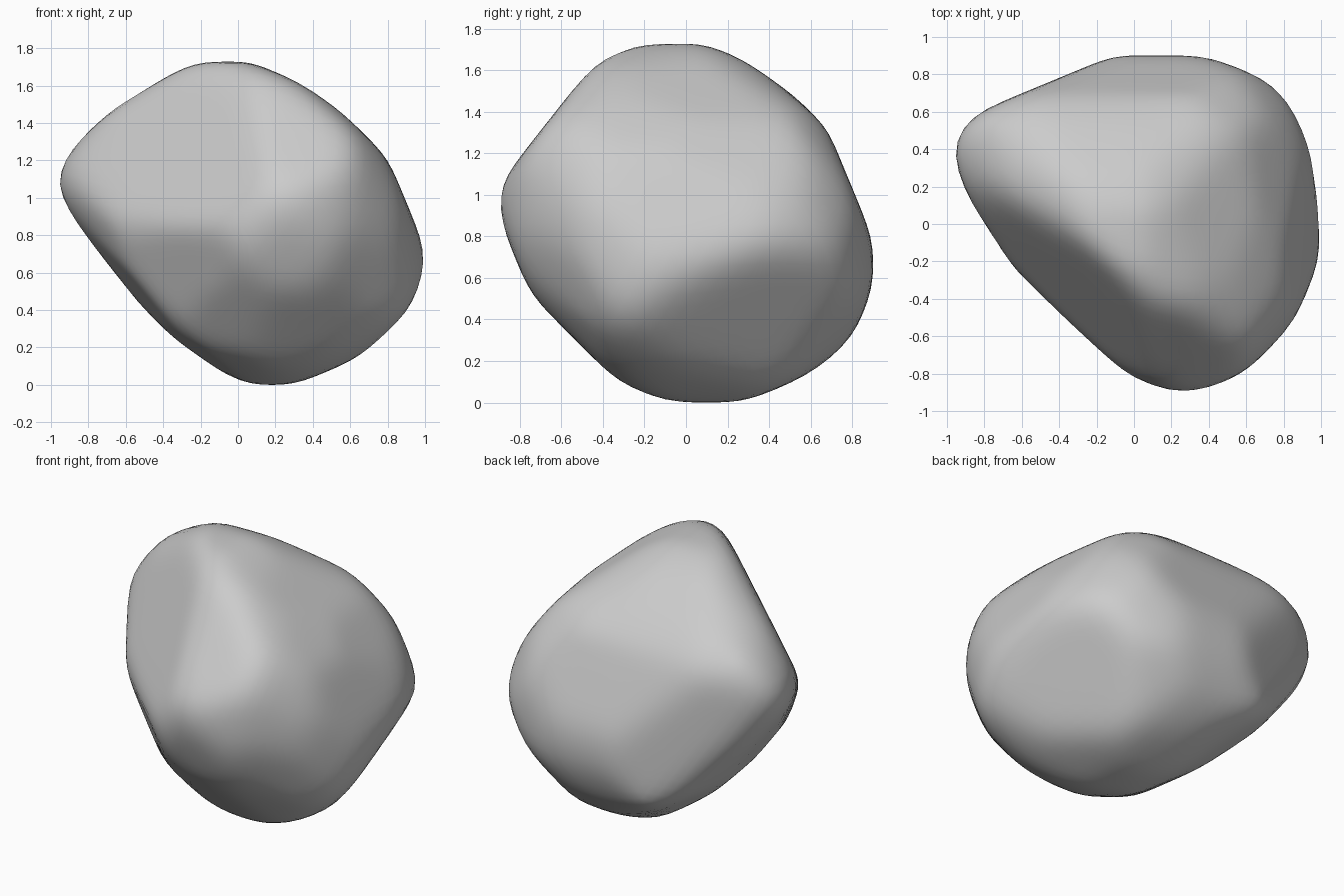
import bpy
import bmesh
from math import sin, cos, tau, radians
from mathutils import Vector

if "Cube" in bpy.data.objects:
    bpy.data.objects.remove(bpy.data.objects["Cube"], do_unlink=True)

WEAR = 0.005  # extra stone that the smoothing wears away


def ring_of_cuts(turn, tilt, reaches):
    """Flat cuts evenly spaced around a turned and tilted ring: (normal, distance)."""
    a, e = radians(turn), radians(tilt)
    right = Vector((cos(a), sin(a), 0))
    up = Vector((-sin(a) * sin(e), cos(a) * sin(e), cos(e)))
    cuts = []
    for step, reach in enumerate(reaches):
        angle = tau * step / len(reaches)
        cuts.append((right * cos(angle) + up * sin(angle), reach + WEAR))
    return cuts


# Cuts around the upright, level and slanted rings of the boulder
front_ring = ring_of_cuts(0, 0, [1, .87, .81, .82, .86, .88, .95, 1.01,
                                 1.02, .84, .68, .77, .86, .91, .98, 1.04])
side_ring = ring_of_cuts(90, 0, [.9, .8, .8, .83, .86, .89, .87, .9,
                                 .9, .82, .77, .83, .86, .9, .95, .95])
level_ring = ring_of_cuts(0, 90, [1, 1.04, 1.08, .98, .9, .87, 1.02, 1.08,
                                  1.02, .82, .62, .76, .9, .96, .98, .99])
slanted_front = ring_of_cuts(35, 30, [1.08, .97, .88, .8, .88, .92, .89, .82,
                                      .68, .6, .67, .8, .9, .96, 1, 1.07])
slanted_back = ring_of_cuts(215, 30, [.68, .66, .75, .88, .91, .85, .82, .96,
                                      1.08, 1.08, .99, .94, .86, .73, .63, .66])
slanted_under = ring_of_cuts(140, -28, [1.04, 1.04, .94, .8, .81, .78, .9, .97,
                                        .99, .94, .87, .81, .74, .68, .76, .94])

# Broad single faces: front left shoulder, brow, left crest and lower back corner
broad_faces = [
    (Vector((-.62, -.67, .41)), .58),
    (Vector((0, -.79, .62)), .83),
    (Vector((-.52, 0, .85)), .87),
    (Vector((.78, .29, -.56)), .93),
]
cuts = (front_ring + side_ring + level_ring
        + slanted_front + slanted_back + slanted_under + broad_faces)


def surface_point(direction):
    """Nearest cut met when travelling outward from the middle."""
    return direction * min(distance / normal.dot(direction)
                           for normal, distance in cuts
                           if normal.dot(direction) > 0.01)


# Boulder body: sphere carved by the cuts, then worn smooth
bm = bmesh.new()
bmesh.ops.create_icosphere(bm, subdivisions=5, radius=1)
for vert in bm.verts:
    vert.co = surface_point(vert.co.normalized())
for _ in range(5):
    bmesh.ops.smooth_vert(bm, verts=bm.verts, factor=0.5,
                          use_axis_x=True, use_axis_y=True, use_axis_z=True)
for face in bm.faces:
    face.smooth = True

# Stand it on the ground
lowest = min(vert.co.z for vert in bm.verts)
bmesh.ops.translate(bm, verts=bm.verts, vec=(0, 0, -lowest))

mesh = bpy.data.meshes.new("boulder")
bm.to_mesh(mesh)
bm.free()
boulder = bpy.data.objects.new("boulder", mesh)
bpy.context.collection.objects.link(boulder)

# Plain grey stone
stone = bpy.data.materials.new("grey_stone")
stone.use_nodes = True
grey = (0.6, 0.6, 0.6, 1)
stone.diffuse_color = grey
stone.node_tree.nodes["Principled BSDF"].inputs["Base Color"].default_value = grey
mesh.materials.append(stone)
